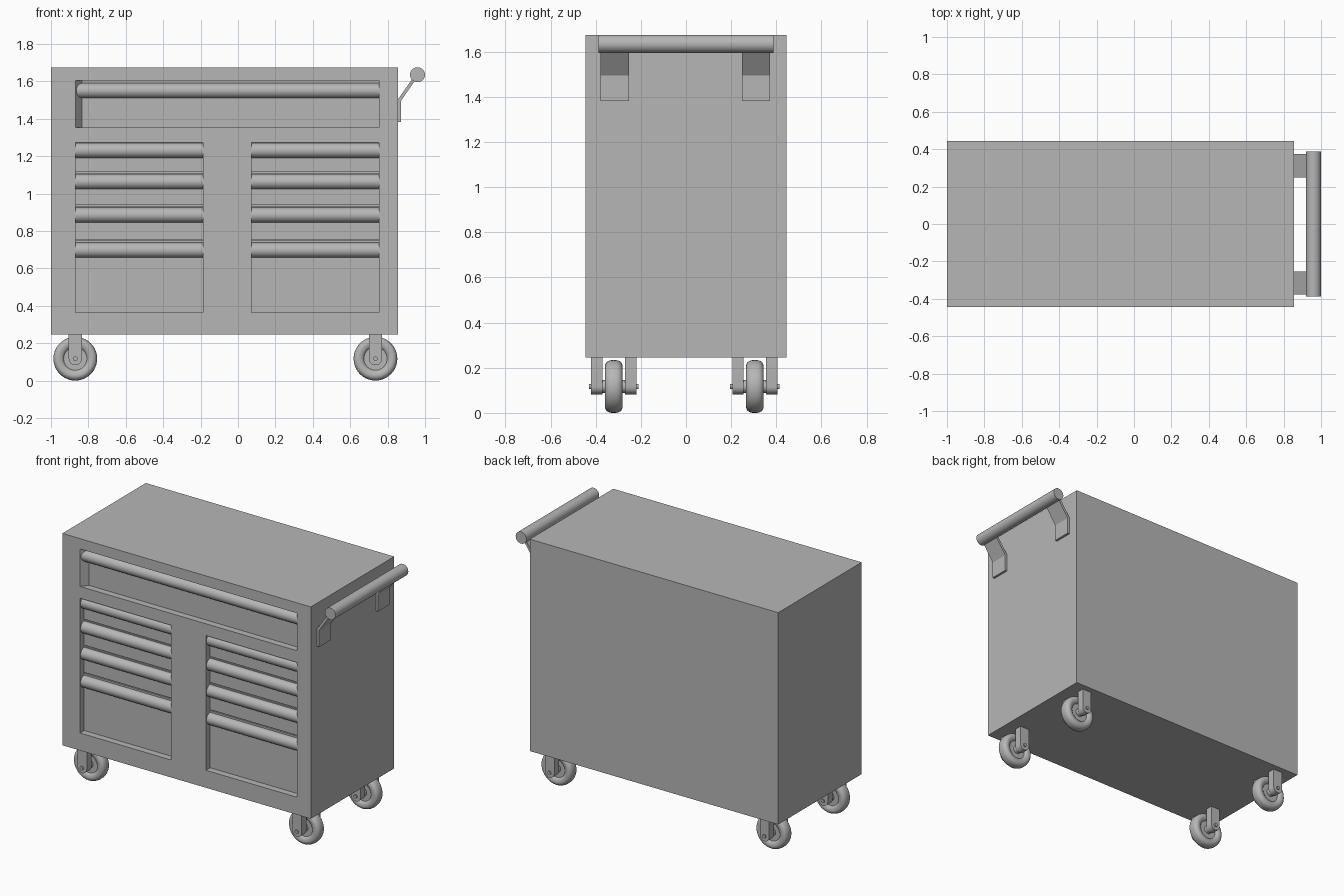
import bpy, bmesh, math
from mathutils import Matrix, Vector

cube = bpy.data.objects.get("Cube")
if cube:
    bpy.data.objects.remove(cube, do_unlink=True)

GREY = (0.47, 0.47, 0.47, 1)
grey = bpy.data.materials.new("plain grey")
grey.use_nodes = True
grey.diffuse_color = GREY
grey.node_tree.nodes["Principled BSDF"].inputs["Base Color"].default_value = GREY


def finish(name, bm, smooth=False):
    bmesh.ops.recalc_face_normals(bm, faces=bm.faces)
    mesh = bpy.data.meshes.new(name)
    bm.to_mesh(mesh)
    bm.free()
    mesh.materials.append(grey)
    ob = bpy.data.objects.new(name, mesh)
    bpy.context.collection.objects.link(ob)
    bpy.ops.object.select_all(action='DESELECT')
    ob.select_set(True)
    bpy.context.view_layer.objects.active = ob
    if smooth:
        bpy.ops.object.shade_smooth_by_angle(angle=math.radians(35))
    return ob


def prism(name, outline, shift, smooth=False):
    """Extrude a closed outline of 3D points along a vector."""
    bm = bmesh.new()
    face = bm.faces.new([bm.verts.new(p) for p in outline])
    new = bmesh.ops.extrude_face_region(bm, geom=[face])["geom"]
    bmesh.ops.translate(bm, vec=shift, verts=[g for g in new if isinstance(g, bmesh.types.BMVert)])
    return finish(name, bm, smooth)


def box(name, x, y, z):
    outline = [(x[0], y[0], z[0]), (x[1], y[0], z[0]), (x[1], y[1], z[0]), (x[0], y[1], z[0])]
    return prism(name, outline, (0, 0, z[1] - z[0]))


def rod(name, a, b, r, sides=32):
    a, b = Vector(a), Vector(b)
    turn = (b - a).to_track_quat('Z', 'Y').to_matrix().to_4x4()
    bm = bmesh.new()
    bmesh.ops.create_cone(bm, cap_ends=True, segments=sides, radius1=r, radius2=r,
                          depth=(b - a).length, matrix=Matrix.Translation((a + b) / 2) @ turn)
    return finish(name, bm, True)


def cut(ob, cutter):
    cutter.hide_render = True
    mod = ob.modifiers.new("cut", 'BOOLEAN')
    mod.operation, mod.solver, mod.object = 'DIFFERENCE', 'EXACT', cutter
    bpy.ops.object.select_all(action='DESELECT')
    ob.select_set(True)
    bpy.context.view_layer.objects.active = ob
    bpy.ops.object.modifier_apply(modifier=mod.name)
    bpy.data.objects.remove(cutter, do_unlink=True)


# Cabinet with recessed drawer bays
FRONT, DEPTH = -0.445, 0.045
BACK = FRONT + DEPTH
LEFT, RIGHT = -0.868, 0.753
cabinet = box("cabinet", (-1, 0.855), (FRONT, 0.445), (0.245, 1.675))

# Wide top bay, its end wall slanting inward
top_bay = [(LEFT, FRONT, 1.352), (LEFT, FRONT - 0.1, 1.352), (RIGHT, FRONT - 0.1, 1.352),
           (RIGHT, BACK, 1.352), (LEFT + 0.034, BACK, 1.352)]
cut(cabinet, prism("top_bay_cutter", top_bay, (0, 0, 0.253)))
rod("top_drawer_handle", (LEFT, BACK, 1.55), (RIGHT, BACK, 1.55), 0.04)

# Two columns of drawers with seams and handles
for side, x in (("right", (LEFT, -0.187)), ("left", (0.072, RIGHT))):
    cut(cabinet, box("bay_cutter", x, (FRONT - 0.1, BACK), (0.363, 1.272)))
    for seam in (1.111, 0.936, 0.752):
        cut(cabinet, box("seam_cutter", x, (FRONT - 0.1, BACK + 0.01), (seam - 0.003, seam + 0.003)))
    for i, z in enumerate((1.23, 1.063, 0.885, 0.697)):
        rod(f"{side}_drawer_handle_{i + 1}", (x[0], BACK, z), (x[1], BACK, z), 0.04)

# Push bar on two bent brackets
rod("push_bar", (0.96, -0.388, 1.635), (0.96, 0.388, 1.635), 0.04)
bend = [(0.855, 1.383), (0.871, 1.383), (0.871, 1.495), (0.952, 1.612),
        (0.938, 1.622), (0.855, 1.503)]
for name, y in (("front_bracket", -0.378), ("back_bracket", 0.248)):
    prism(name, [(px, y, pz) for px, pz in bend], (0, 0.125, 0))

# Casters: lathed wheel, two fork plates and an axle
AXLE, TYRE, HALF = 0.117, 0.117, 0.039
side_profile = [(0.028, 0.05), (0.028, 0.022), (0.062, 0.022), (0.066, 0.03)]
bulge = 0.028
side_profile += [(TYRE - bulge + bulge * math.sin(a), HALF * math.cos(a) ** 0.7)
                 for a in [math.radians(d) for d in (-30, 0, 18, 36, 54, 70, 82)]]
wheel_profile = side_profile + [(TYRE, 0)] + [(r, -y) for r, y in reversed(side_profile)]


def wheel(name, cx, cy):
    bm = bmesh.new()
    verts = [bm.verts.new((cx + r, cy + y, AXLE)) for r, y in wheel_profile]
    edges = [bm.edges.new(pair) for pair in zip(verts, verts[1:])]
    bmesh.ops.spin(bm, geom=verts + edges, cent=(cx, cy, AXLE), axis=(0, 1, 0),
                   angle=2 * math.pi, steps=40, use_merge=True)
    bmesh.ops.remove_doubles(bm, verts=bm.verts, dist=0.0001)
    finish(name, bm, True)


for end, cx in (("right", -0.87), ("left", 0.735)):
    for row, cy in (("front", -0.32), ("back", 0.305)):
        tag = f"{row}_{end}"
        wheel(tag + "_wheel", cx, cy)
        rod(tag + "_axle", (cx, cy - 0.109, AXLE), (cx, cy + 0.109, AXLE), 0.012, 20)
        arc = [math.pi * i / 12 for i in range(13)]
        plate = [(cx + 0.035 * math.cos(a), AXLE - 0.035 * math.sin(a)) for a in arc]
        plate += [(cx - 0.035, 0.246), (cx + 0.035, 0.246)]
        for label, y in (("fork_front", cy - 0.1), ("fork_back", cy + 0.05)):
            prism(f"{tag}_{label}", [(px, y, pz) for px, pz in plate], (0, 0.05, 0), True)
